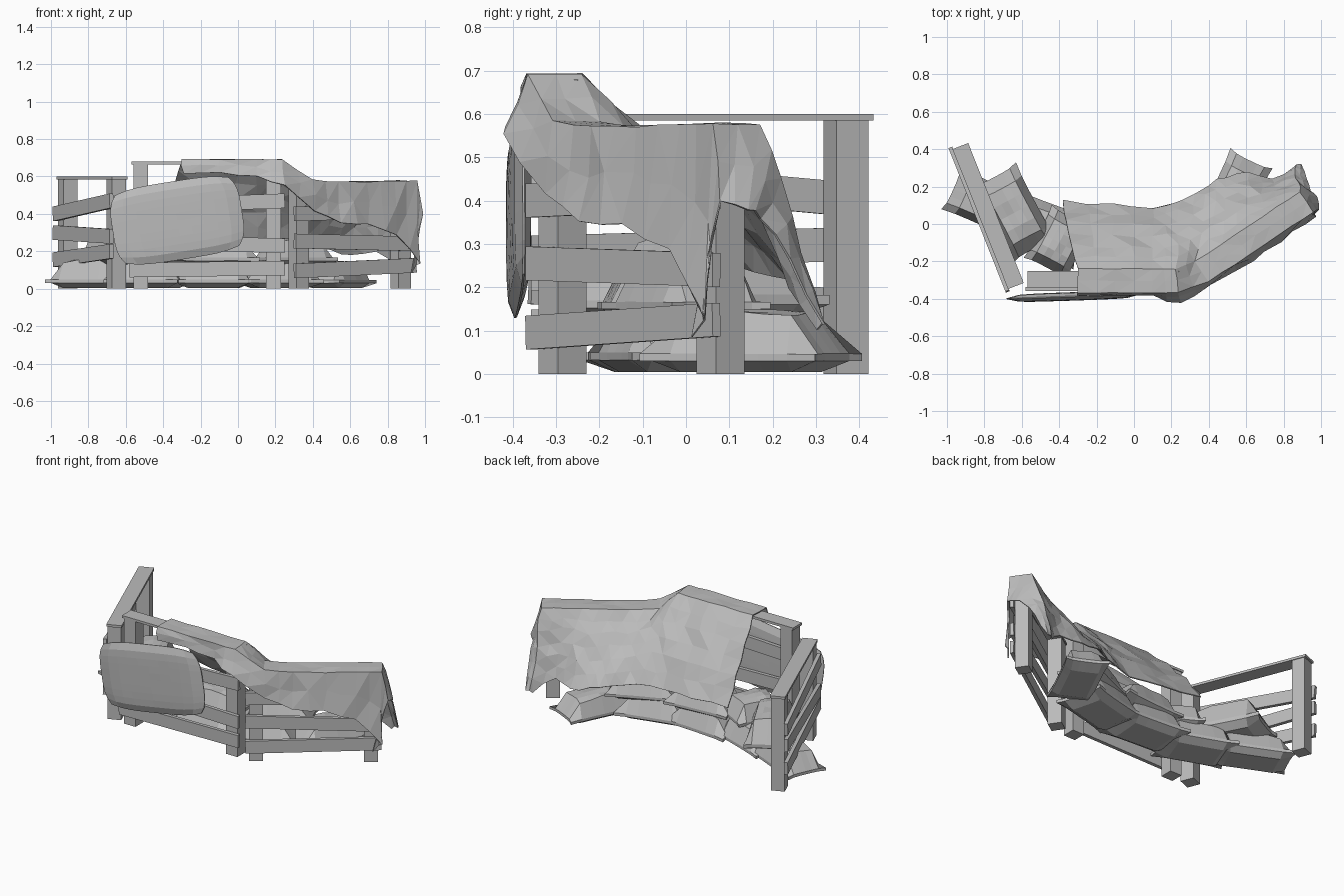
import bpy, bmesh, math, random
from mathutils import Vector, Matrix

random.seed(4)
if "Cube" in bpy.data.objects:
    bpy.data.objects.remove(bpy.data.objects["Cube"])

grey = bpy.data.materials.new("plain_grey")
grey.use_nodes = True
colour = (0.5, 0.5, 0.5, 1)
grey.diffuse_color = colour
grey.node_tree.nodes["Principled BSDF"].inputs["Base Color"].default_value = colour


def finish(bm, name, matrix=Matrix()):
    bmesh.ops.recalc_face_normals(bm, faces=bm.faces)
    mesh = bpy.data.meshes.new(name)
    bm.to_mesh(mesh)
    bm.free()
    mesh.materials.append(grey)
    obj = bpy.data.objects.new(name, mesh)
    obj.matrix_world = matrix
    bpy.context.collection.objects.link(obj)
    return obj


def box(name, start, end, width, height):
    """Beam running from start to end, with a width across and a height up."""
    along = end - start
    x = along.normalized()
    y = Vector((0, 0, 1)).cross(x).normalized()
    frame = Matrix((x, y, x.cross(y))).transposed().to_4x4()
    frame.translation = (start + end) / 2
    bm = bmesh.new()
    bmesh.ops.create_cube(bm, size=1)
    bmesh.ops.scale(bm, vec=(along.length, width, height), verts=bm.verts)
    finish(bm, name, frame)


def fence(name, a, b, height, planks, side):
    """Two posts, a flat cap and tilted planks on one face."""
    a, b = Vector((*a, 0)), Vector((*b, 0))
    d = (b - a).normalized()
    out = Vector((d.y, -d.x, 0)) * side
    up = Vector((0, 0, 1))
    for label, p in (("first", a), ("second", b)):
        box(f"{name}_{label}_post", p - d * 0.04 + up * height / 2,
            p + d * 0.04 + up * height / 2, 0.08, height)
    cap = up * (height + 0.007)
    box(name + "_cap", a - d * 0.05 + cap, b + d * 0.05 + cap, 0.09, 0.015)
    for i, (z0, z1) in enumerate(planks):
        box(f"{name}_plank_{i}", a - d * 0.06 + out * 0.052 + up * z0,
            b + d * 0.06 + out * 0.052 + up * z1, 0.022, 0.078)


fence("right_fence", (-0.65, -0.285), (-0.91, 0.37), 0.585,
      [(0.2, 0.155), (0.28, 0.3), (0.47, 0.4)], -1)
fence("middle_fence", (-0.52, -0.295), (0.19, -0.295), 0.665,
      [(0.1, 0.11), (0.25, 0.23), (0.44, 0.47)], 1)
fence("left_fence", (0.325, -0.285), (0.87, 0.08), 0.545,
      [(0.095, 0.125), (0.255, 0.24), (0.4, 0.42)], 1)


def cushion(name, size, matrix, corner, cuts, lump):
    """Padded slab: corner > 0 pulls the sides in, corner < 0 rounds the corners."""
    bm = bmesh.new()
    bmesh.ops.create_cube(bm, size=2)
    bmesh.ops.subdivide_edges(bm, edges=bm.edges[:], cuts=cuts, use_grid_fill=True)
    full = 1 if corner > 0 else 0
    for v in bm.verts:
        u, w, t = v.co
        puff = 0.1 + 0.9 * ((1 - u ** 4) * (1 - w ** 4)) ** 0.4
        puff *= 1 + random.uniform(-lump, lump)
        x = u * (1 + corner * (w ** 4 - full))
        y = w * (1 + corner * (u ** 4 - full))
        v.co = (x * size[0] / 2, y * size[1] / 2, t * puff * size[2] / 2)
    return finish(bm, name, matrix)


def bag(name, x, y, z, turn, length, width, height):
    """Sandbag whose underside is pressed flat at height z."""
    place = Matrix.Translation((x, y, z)) @ Matrix.Rotation(math.radians(turn), 4, "Z")
    obj = cushion(name, (length, width, height * 1.6), place, 0.07, 5, 0.06)
    for v in obj.data.vertices:
        v.co.z = max(v.co.z * (1 if v.co.z > 0 else 0.5) + height * 0.25, 0.004)


# Sandbags: lower row on the ground, upper row lying on it
bag("ground_bag_right", -0.77, 0.1, 0, -24, 0.46, 0.25, 0.15)
bag("ground_bag_centre_right", -0.47, -0.03, 0, -20, 0.42, 0.3, 0.15)
bag("ground_bag_centre", -0.13, -0.06, 0, -4, 0.42, 0.3, 0.15)
bag("ground_bag_centre_left", 0.22, -0.03, 0, 14, 0.42, 0.3, 0.15)
bag("ground_bag_left", 0.53, 0.15, 0, 64, 0.45, 0.25, 0.14)
bag("upper_bag_right", -0.64, 0.06, 0.12, -62, 0.47, 0.27, 0.19)
bag("upper_bag_centre_right", -0.4, -0.1, 0.12, 62, 0.32, 0.26, 0.15)
bag("upper_bag_centre", -0.1, -0.06, 0.12, 4, 0.42, 0.26, 0.14)
bag("upper_bag_left", 0.3, 0, 0.12, 24, 0.4, 0.25, 0.14)

# Rounded padded panel leaning on the front
tilt = (Matrix.Translation((-0.325, -0.387, 0.365))
        @ Matrix.Rotation(math.radians(2), 4, "Z")
        @ Matrix.Rotation(math.radians(-9), 4, "Y")
        @ Matrix.Rotation(math.radians(90), 4, "X"))
cushion("front_panel", (0.7, 0.42, 0.045), tilt, -0.12, 9, 0.01)

# Draped cloth: ridge x, y, z / rear hem x, y, z / front hem height, flare
stations = [
    (-0.3, -0.3, 0.69, -0.38, 0.12, 0.27, 0.62, 0.01),
    (-0.1, -0.3, 0.69, -0.12, 0.1, 0.25, 0.63, 0.01),
    (0.1, -0.3, 0.69, 0.1, 0.09, 0.24, 0.6, 0.02),
    (0.23, -0.3, 0.69, 0.25, 0.12, 0.24, 0.56, 0.06),
    (0.36, -0.25, 0.58, 0.4, 0.21, 0.22, 0.41, 0.03),
    (0.5, -0.16, 0.57, 0.5, 0.25, 0.2, 0.35, 0.03),
    (0.65, -0.06, 0.57, 0.61, 0.28, 0.18, 0.34, 0.03),
    (0.8, 0.04, 0.575, 0.74, 0.24, 0.2, 0.29, 0.03),
    (0.92, 0.12, 0.575, 0.86, 0.31, 0.11, 0.14, 0.02),
]


def section(s):
    ridge, hem = Vector(s[:3]), Vector(s[3:6])
    bend = min(max((ridge.x - 0.2) / 0.15, 0), 1) * math.radians(34)
    back = Vector((-math.sin(bend), math.cos(bend), 0))
    front = ridge - back * 0.066
    low = front - back * s[7]
    low.z = s[6]
    rear = ridge + back * 0.06
    sag = Vector((0, 0, 0.03))
    return [low, front, rear, rear.lerp(hem, 0.35) + sag,
            rear.lerp(hem, 0.7) + sag, hem]


rows = [section(s) for s in stations]
# Open end hangs in two pointed corners
rows.append([Vector(p) for p in ((0.92, 0.02, 0.09), (0.985, 0.08, 0.4), (0.98, 0.14, 0.38),
                                 (0.95, 0.18, 0.36), (0.92, 0.24, 0.27), (0.89, 0.31, 0.11))])


def refine(points, steps):
    out = [a.lerp(b, i / steps) for a, b in zip(points, points[1:]) for i in range(steps)]
    return out + [points[-1]]


columns = [refine(list(c), 2) for c in zip(*[refine(r, 2) for r in rows])]
bm = bmesh.new()
grid = []
for j, column in enumerate(columns):
    line = []
    for p in column:
        loose = 0.003 if 2 <= j <= 4 else 0.01
        shift = Vector([random.uniform(-loose, loose) for _ in range(3)])
        line.append(bm.verts.new(p + shift))
    grid.append(line)
for a, b in zip(grid, grid[1:]):
    for i in range(len(a) - 1):
        bm.faces.new((a[i], a[i + 1], b[i + 1], b[i]))
bmesh.ops.triangulate(bm, faces=bm.faces[:])
cloth = finish(bm, "draped_cloth")
thick = cloth.modifiers.new("Thickness", "SOLIDIFY")
thick.thickness = 0.006
thick.offset = 0
